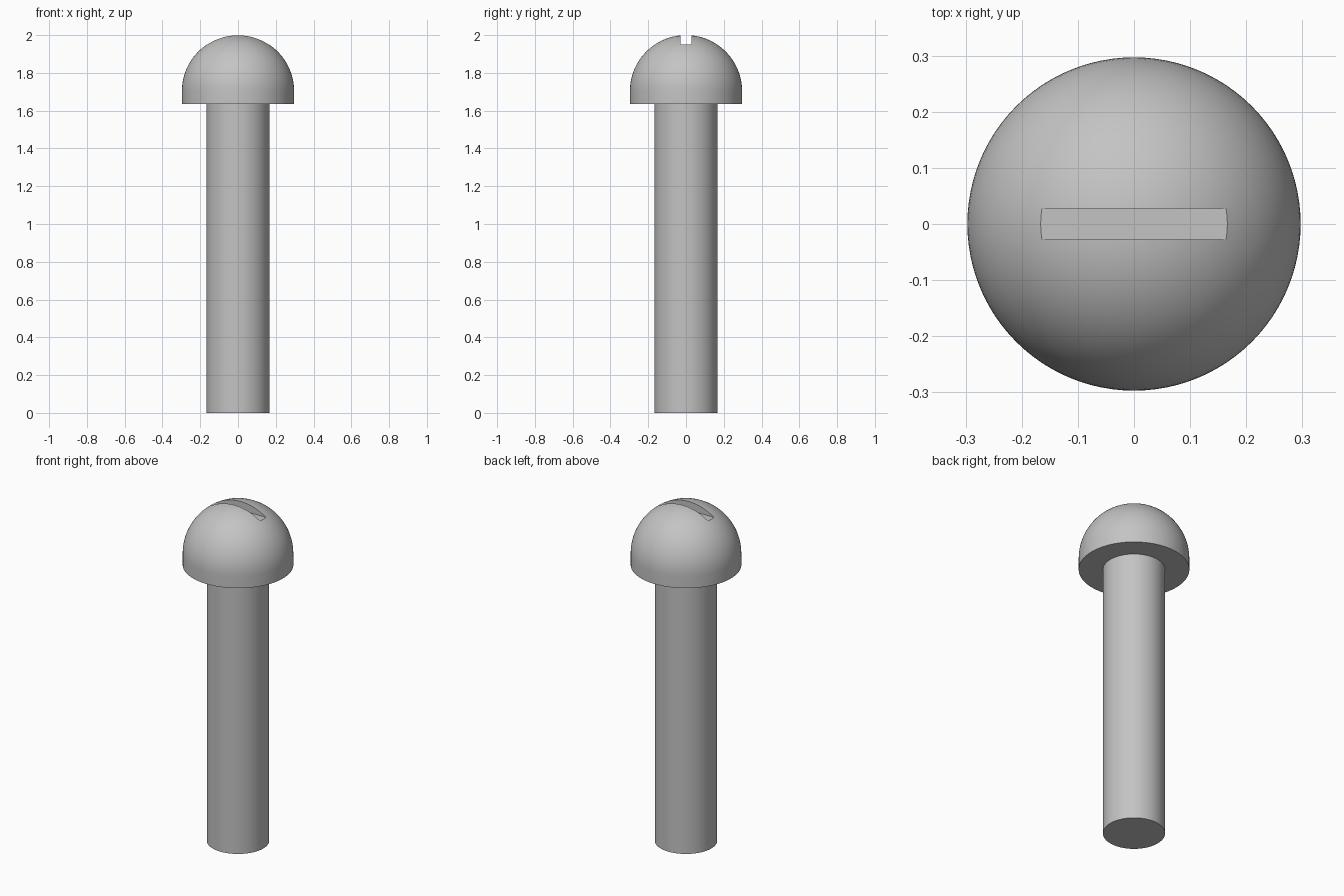
import bpy
import bmesh
from math import sin, cos, pi, radians
from mathutils import Vector

if "Cube" in bpy.data.objects:
    bpy.data.objects.remove(bpy.data.objects["Cube"], do_unlink=True)

HEIGHT = 2.0
SHAFT_R = 0.167
HEAD_R = 0.297
HEAD_BASE = 1.635
DOME_Z = HEIGHT - HEAD_R
SLOT_FLOOR = 1.949
SLOT_WIDTH = 0.056
SEGMENTS = 96
RINGS = 24

# Plain grey metal
steel = bpy.data.materials.new("grey_steel")
steel.use_nodes = True
colour = (0.55, 0.55, 0.55, 1.0)
steel.diffuse_color = colour
steel.node_tree.nodes["Principled BSDF"].inputs["Base Color"].default_value = colour


def add_object(name, bm):
    bmesh.ops.recalc_face_normals(bm, faces=bm.faces)
    mesh = bpy.data.meshes.new(name)
    bm.to_mesh(mesh)
    bm.free()
    mesh.materials.append(steel)
    obj = bpy.data.objects.new(name, mesh)
    bpy.context.collection.objects.link(obj)
    return obj


def lathe(name, profile):
    """Close a radius/height profile into a solid of revolution about z."""
    bm = bmesh.new()
    verts = [bm.verts.new((r, 0, z)) for r, z in profile]
    edges = [bm.edges.new(pair) for pair in zip(verts, verts[1:])]
    bmesh.ops.spin(bm, geom=verts + edges, cent=(0, 0, 0), axis=(0, 0, 1),
                   angle=2 * pi, steps=SEGMENTS)
    bmesh.ops.remove_doubles(bm, verts=bm.verts, dist=0.0001)
    return add_object(name, bm)


# Shaft and domed head, turned as one solid
profile = [(0, 0), (SHAFT_R, 0), (SHAFT_R, HEAD_BASE), (HEAD_R, HEAD_BASE)]
for i in range(RINGS):
    a = pi / 2 * i / RINGS
    profile.append((HEAD_R * cos(a), DOME_Z + HEAD_R * sin(a)))
profile.append((0, HEIGHT))
screw = lathe("screw_shaft_and_head", profile)

# Driver slot cut across the top of the dome
bm = bmesh.new()
bmesh.ops.create_cube(bm, size=1)
bmesh.ops.scale(bm, vec=Vector((2 * SHAFT_R, SLOT_WIDTH, 0.2)), verts=bm.verts)
bmesh.ops.translate(bm, vec=Vector((0, 0, SLOT_FLOOR + 0.1)), verts=bm.verts)
cutter = add_object("slot_cutter", bm)
cutter.hide_render = True

slot = screw.modifiers.new("driver_slot", "BOOLEAN")
slot.operation = "DIFFERENCE"
slot.solver = "EXACT"
slot.object = cutter

bpy.ops.object.select_all(action="DESELECT")
screw.select_set(True)
bpy.context.view_layer.objects.active = screw
bpy.ops.object.modifier_apply(modifier=slot.name)
bpy.data.objects.remove(cutter, do_unlink=True)

# Smooth sides with crisp rims and slot edges
bpy.ops.object.shade_smooth_by_angle(angle=radians(25))
